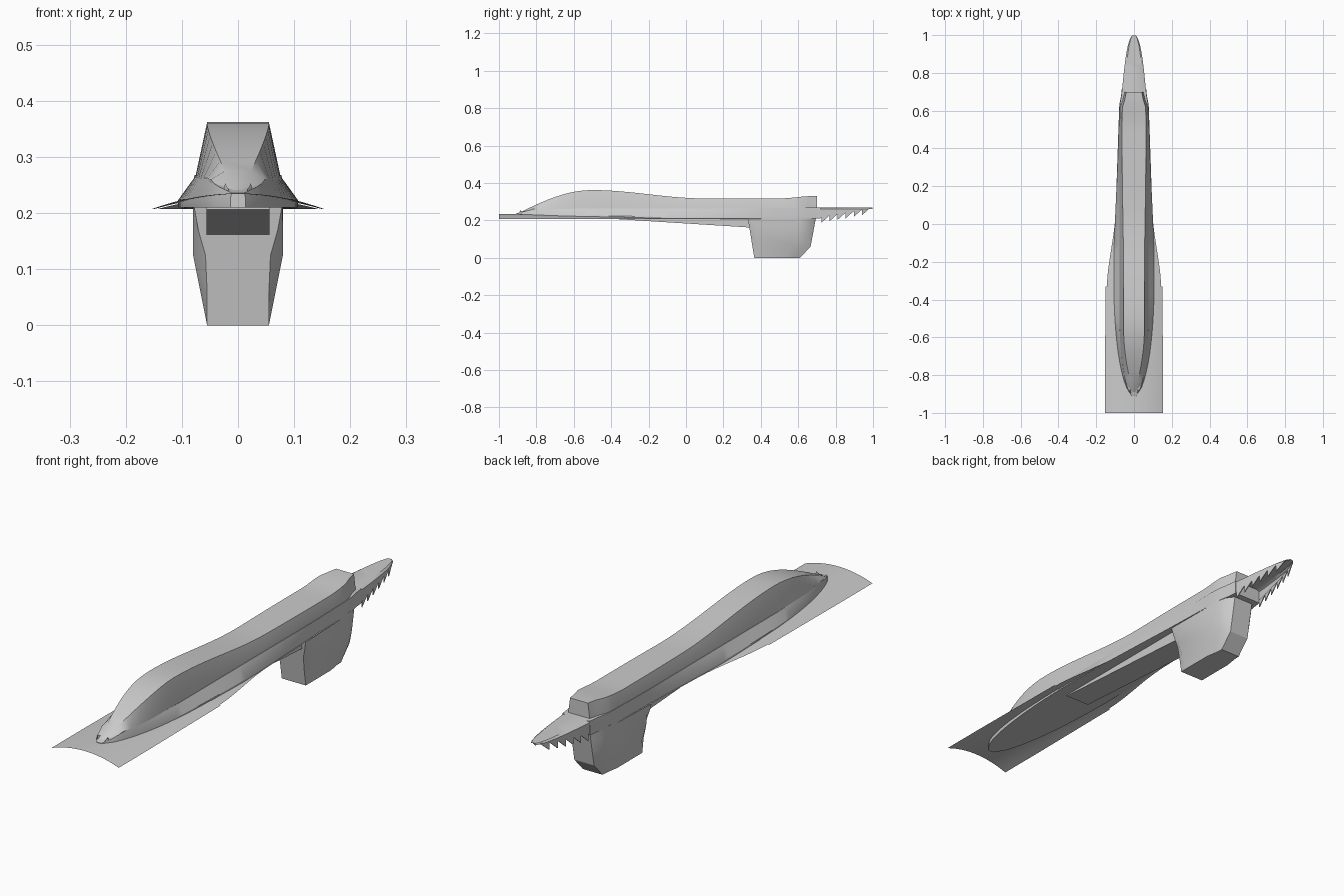
import bpy, bmesh, math

cube = bpy.data.objects.get("Cube")
if cube:
    bpy.data.objects.remove(cube)

grey = bpy.data.materials.new("light grey")
grey.use_nodes = True
grey.diffuse_color = (.6, .6, .6, 1)
grey.node_tree.nodes["Principled BSDF"].inputs["Base Color"].default_value = grey.diffuse_color


# Shape rules along the length
def linear(y, start, end):
    return min(1, max(0, (y - start) / (end - start)))


def ease(y, start, end):
    t = linear(y, start, end)
    return t * t * (3 - 2 * t)


def swell(y, start, end):
    return math.sin(linear(y, start, end) * math.pi / 2)


def bullet(y, start, end):
    return math.sqrt(1 - (1 - linear(y, start, end)) ** 2)


def steps(start, end, count):
    return [start + (end - start) * i / count for i in range(count + 1)]


# Mesh helpers
def finish(name, bm):
    bmesh.ops.remove_doubles(bm, verts=bm.verts, dist=.0002)
    bmesh.ops.recalc_face_normals(bm, faces=bm.faces)
    mesh = bpy.data.meshes.new(name)
    bm.to_mesh(mesh)
    bm.free()
    mesh.materials.append(grey)
    part = bpy.data.objects.new(name, mesh)
    bpy.context.collection.objects.link(part)
    bpy.ops.object.select_all(action='DESELECT')
    part.select_set(True)
    bpy.context.view_layer.objects.active = part
    bpy.ops.object.shade_smooth_by_angle(angle=math.radians(30))


def skin(bm, outlines, closed):
    rings = [[bm.verts.new(point) for point in outline] for outline in outlines]
    for near, far in zip(rings, rings[1:]):
        for i in range(0 if closed else 1, len(near)):
            bm.faces.new((near[i - 1], near[i], far[i], far[i - 1]))
    if closed:
        bm.faces.new(rings[0])
        bm.faces.new(rings[-1])


def loft(name, stations, section, closed=True):
    """Skin half sections, listed from the top centre outwards, after mirroring them."""
    outlines = []
    for y in stations:
        half = section(y)
        mirrored = [(-x, z) for x, z in half]
        outlines.append([(x, y, z) for x, z in half[::-1] + mirrored])
    bm = bmesh.new()
    skin(bm, outlines, closed)
    finish(name, bm)


# Raised upper body with a hump near the front and a raised lip at the back
def upper_section(y):
    tail = 1 - .35 * ease(y, .6, .7)
    top = .236 + .126 * swell(y, -.9, -.5) - .045 * ease(y, -.5, .1) + .013 * ease(y, .5, .68)
    top_width = (.055 + .008 * ease(y, -.3, .4)) * swell(y, -.92, -.56) * tail
    base_width = .077 * bullet(y, -.91, -.5) * tail
    return [(top_width, top), (base_width, min(.26, top - .01)), (base_width, .225)]


loft("upper_body", steps(-.9, .7, 40), upper_section)


# Flared hull with a ridge along each side
def hull_section(y):
    tail = 1 - .2 * ease(y, .6, .72)
    ridge = .078 * bullet(y, -.915, -.45) * tail
    edge = (.107 * bullet(y, -.915, -.3) - .027 * ease(y, -.25, .6)) * tail
    ridge_height = .236 + .027 * swell(y, -.91, -.75) + .005 * ease(y, .3, .7)
    edge_height = .225 - .008 * ease(y, -.5, 0) + .024 * ease(y, .4, .7)
    return [(ridge, ridge_height), (edge, edge_height), (edge, .21)]


loft("lower_hull", steps(-.91, .72, 40), hull_section)


# Tail shell, open underneath
def tail_width(y):
    return .062 * (max(0, 1 - y) / .28) ** .4


def tail_rim(y):
    return .215 + .05 * linear(y, .72, 1)


def tail_section(y):
    width = tail_width(y)
    return [(width * .8, .268), (width, .262), (width, tail_rim(y))]


loft("tail_shell", steps(.62, .98, 12) + [.99, .998], tail_section, closed=False)

# Jagged teeth hanging from both tail rims
bm = bmesh.new()
tooth = .043
for side in (-1, 1):
    for y in steps(.725, .94, 5):
        plate = []
        for inset in (0, .004):
            front = side * (tail_width(y) - inset)
            back = side * (tail_width(y + tooth) - inset)
            rim = tail_rim(y)
            plate.append([(front, y, rim + .005), (front, y, rim - .028),
                          (back, y + tooth, tail_rim(y + tooth) + .003)])
        skin(bm, plate, True)
finish("tail_teeth", bm)


# Arched front board and the fins that taper away behind it
def arch(width, crown):
    return [(width * t, .207 + crown * (1 - t * t)) for t in steps(0, 1, 8)]


def board_section(y):
    return arch(.154 - .004 * linear(y, -.8, -.33), .028 - .006 * linear(y, -1, -.33))


def fin_section(y):
    width = .144 - .046 * ease(y, -.35, .08) - .019 * linear(y, .05, .6)
    return arch(width, .02 - .01 * linear(y, -.3, .6))


loft("front_board", steps(-1, -.33, 6), board_section, closed=False)
loft("side_fins", steps(-.35, .6, 24), fin_section, closed=False)


# Keel that deepens towards the pod
def keel_section(y):
    return [(.056, .215), (.056, .206 - .044 * linear(y, -.36, .34))]


loft("keel", [-.36, .34], keel_section)

# Hanging pod, stacked from outlines that widen upwards, with a cut lower back edge
outlines = []
for z in (0, .06, .125, .17, .215):
    rise = z / .215
    front = .365 - .035 * rise
    rear = .655 + .04 * rise - (.045 if z == 0 else 0)
    side = .055 + .025 * linear(z, 0, .125)
    nose = .055 + .024 * ease(z, .1, .215)
    half = [(nose, front), (side, front + .03), (side, rear - .08),
            (side * .85, rear - .03), (.045, rear)]
    mirrored = [(-x, y) for x, y in half]
    outlines.append([(x, y, z) for x, y in half[::-1] + mirrored])
bm = bmesh.new()
skin(bm, outlines, True)
finish("hanging_pod", bm)

# Small pair of prongs on the nose
bm = bmesh.new()
for side in (-1, 1):
    base = [(.006, -.91, .222), (.016, -.905, .21), (.029, -.88, .222), (.014, -.86, .236)]
    ring = [bm.verts.new((side * x, y, z)) for x, y, z in base]
    tip = bm.verts.new((side * .023, -.885, .253))
    bm.faces.new(ring)
    for i in range(len(ring)):
        bm.faces.new((ring[i - 1], ring[i], tip))
finish("nose_prongs", bm)
